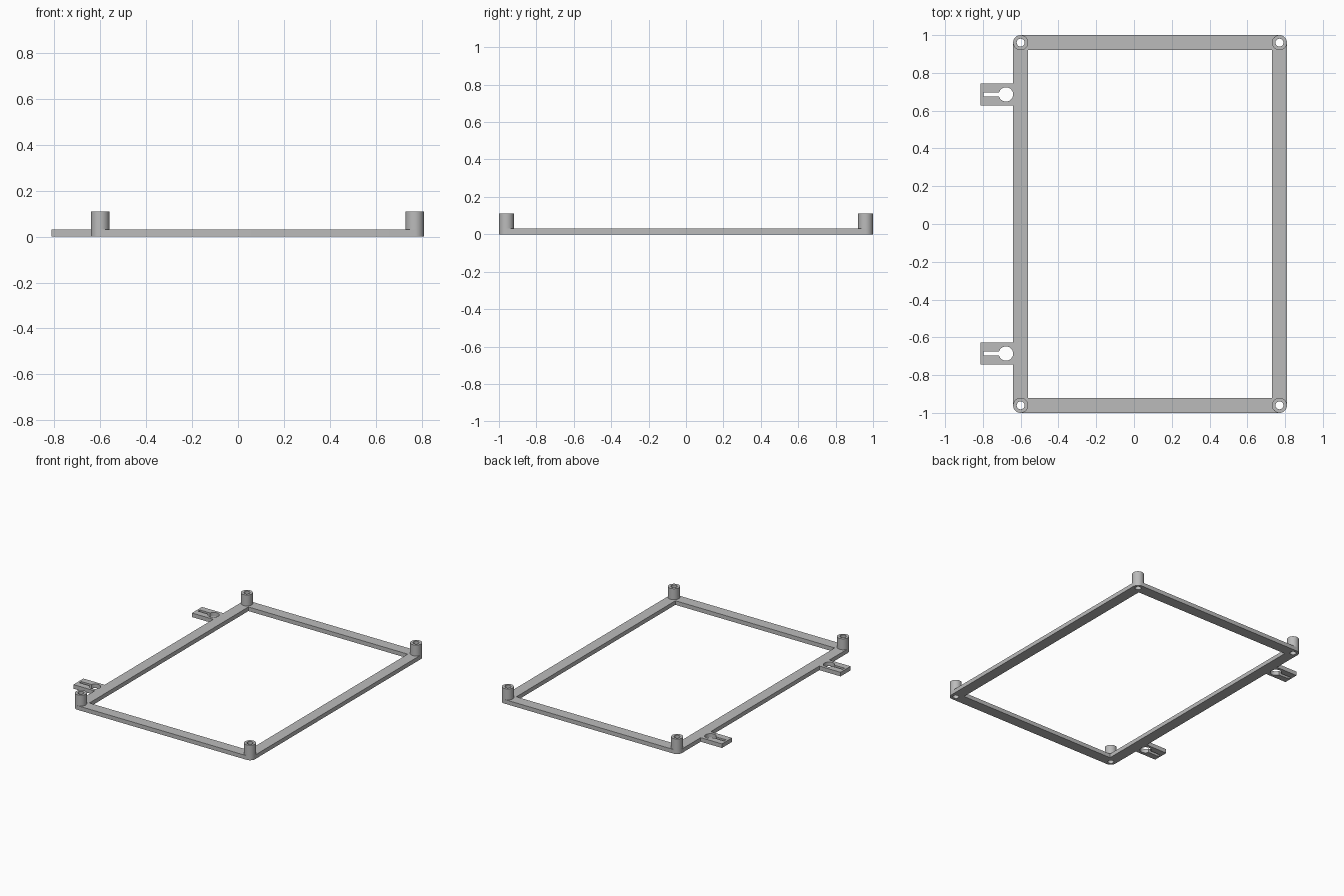
import bpy
from math import sin, cos, pi, asin, radians

cube = bpy.data.objects.get("Cube")
if cube:
    bpy.data.objects.remove(cube)

grey = bpy.data.materials.new("plain grey")
grey.use_nodes = True
grey.diffuse_color = (0.5, 0.5, 0.5, 1)
grey.node_tree.nodes["Principled BSDF"].inputs["Base Color"].default_value = (0.5, 0.5, 0.5, 1)

LEFT, RIGHT, DEPTH = -0.64, 0.81, 1.0      # outer edges of the frame
BAR, PLATE, POST_TOP = 0.08, 0.03, 0.11
POST_R, BORE_R = 0.04, 0.021
TAB_END, TAB_Y, TAB_HALF = -0.812, 0.686, 0.058


def arc(cx, cy, r, start=0.0, end=2 * pi, steps=32, closed=True):
    n = steps if closed else steps - 1
    return [(cx + r * cos(start + (end - start) * i / n),
             cy + r * sin(start + (end - start) * i / n)) for i in range(steps)]


def rect(x0, x1, y0, y1):
    return [(x0, y0), (x1, y0), (x1, y1), (x0, y1)]


def plate(name, outlines, z0, z1):
    """Extrude a filled outline with holes between two heights."""
    curve = bpy.data.curves.new(name, "CURVE")
    curve.dimensions = "2D"
    curve.fill_mode = "BOTH"
    curve.extrude = (z1 - z0) / 2
    for points in outlines:
        spline = curve.splines.new("POLY")
        spline.points.add(len(points) - 1)
        for point, (x, y) in zip(spline.points, points):
            point.co = (x, y, 0, 1)
        spline.use_cyclic_u = True
    obj = bpy.data.objects.new(name, curve)
    obj.location.z = (z0 + z1) / 2
    bpy.context.collection.objects.link(obj)
    bpy.ops.object.select_all(action="DESELECT")
    obj.select_set(True)
    bpy.context.view_layer.objects.active = obj
    bpy.ops.object.convert(target="MESH")
    obj = bpy.context.object
    obj.data.materials.clear()
    obj.data.materials.append(grey)
    bpy.ops.object.mode_set(mode="EDIT")
    bpy.ops.mesh.select_all(action="SELECT")
    bpy.ops.mesh.remove_doubles(threshold=0.0001)
    bpy.ops.mesh.normals_make_consistent(inside=False)
    bpy.ops.object.mode_set(mode="OBJECT")
    bpy.ops.object.shade_smooth_by_angle(angle=radians(30))


# Rectangular frame with rounded corners and bored corner holes
px0, px1, py = LEFT + POST_R, RIGHT - POST_R, DEPTH - POST_R
corners = [(px1, py), (px0, py), (px0, -py), (px1, -py)]
outer = []
for i, (x, y) in enumerate(corners):
    outer += arc(x, y, POST_R, i * pi / 2, (i + 1) * pi / 2, 9, False)
opening = rect(LEFT + BAR, RIGHT - BAR, BAR - DEPTH, DEPTH - BAR)
bores = [arc(x, y, BORE_R) for x, y in corners]
plate("frame", [outer, opening] + bores, 0, PLATE)

# Hollow corner posts
names = ["back_left", "back_right", "front_right", "front_left"]
for name, (x, y), bore in zip(names, corners, bores):
    plate(name + "_post", [arc(x, y, POST_R), bore], PLATE, POST_TOP)

# Mounting tabs with keyhole slots
key_x, key_r, slot_half, slot_end = -0.678, 0.038, 0.011, -0.797
gap = asin(slot_half / key_r)
for name, y in (("back_tab", TAB_Y), ("front_tab", -TAB_Y)):
    keyhole = arc(key_x, y, key_r, gap - pi, pi - gap, 30, False)
    keyhole += [(slot_end, y + slot_half), (slot_end, y - slot_half)]
    plate(name, [rect(TAB_END, LEFT + 0.004, y - TAB_HALF, y + TAB_HALF), keyhole], 0, PLATE)
